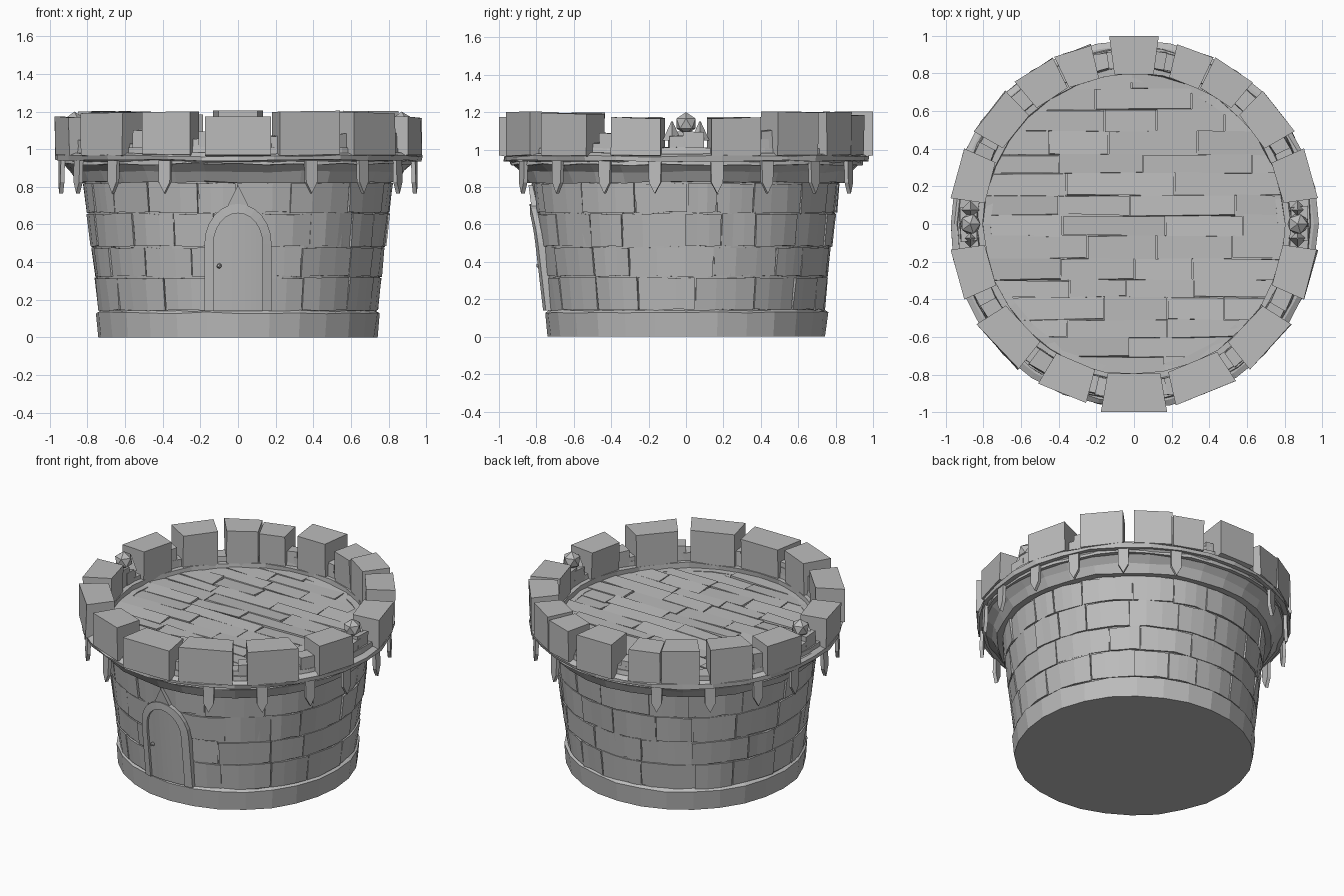
import bpy, bmesh, math, random
from mathutils import Matrix, Vector

random.seed(4)
cube = bpy.data.objects.get("Cube")
if cube:
    bpy.data.objects.remove(cube)

stone = bpy.data.materials.new("grey_stone")
stone.use_nodes = True
GREY = (0.5, 0.5, 0.5, 1)
stone.diffuse_color = GREY
stone.node_tree.nodes["Principled BSDF"].inputs["Base Color"].default_value = GREY


def rnd(amount):
    return random.uniform(-amount, amount)


def finish(name, bm):
    bmesh.ops.recalc_face_normals(bm, faces=bm.faces[:])
    mesh = bpy.data.meshes.new(name)
    bm.to_mesh(mesh)
    bm.free()
    mesh.materials.append(stone)
    obj = bpy.data.objects.new(name, mesh)
    bpy.context.collection.objects.link(obj)
    return obj


def sweep(bm, profile, a0=0, a1=360, steps=1, jitter=0.0):
    """Sweep a closed (radius, height) profile around z between two angles."""
    full = a1 - a0 >= 360
    rings = []
    for i in range(steps if full else steps + 1):
        a = math.radians(a0 + (a1 - a0) * i / steps)
        ring = []
        for r, z in profile:
            rr = r + rnd(jitter) if r > 0 else 0
            zz = z + rnd(jitter) if r > 0 and z > 0 else z
            ring.append(bm.verts.new((rr * math.cos(a), rr * math.sin(a), zz)))
        rings.append(ring)
    n = len(profile)
    for i in range(steps):
        p, q = rings[i], rings[(i + 1) % len(rings)]
        for k in range(n):
            m = (k + 1) % n
            if profile[k][0] > 0 or profile[m][0] > 0:
                bm.faces.new((p[k], p[m], q[m], q[k]))
    if not full:
        bm.faces.new(rings[0])
        bm.faces.new(rings[-1][::-1])


def lathe(name, profile, steps, jitter=0.0):
    bm = bmesh.new()
    sweep(bm, profile, steps=steps, jitter=jitter)
    bmesh.ops.remove_doubles(bm, verts=bm.verts[:], dist=0.0005)
    return finish(name, bm)


def wall_radius(z):
    return 0.735 + (z - 0.14) * 0.115


# Plinth, wall core, flared cornice and thin rim
lathe("plinth", [(0, 0), (0.745, 0), (0.757, 0.13), (0.725, 0.15), (0, 0.15)], 28, 0.005)
lathe("wall_core", [(0, 0.1), (wall_radius(0.1), 0.1), (wall_radius(0.84), 0.84), (0, 0.84)], 40)
lathe("cornice", [(0.76, 0.825), (0.855, 0.825), (0.885, 0.88), (0.955, 0.945), (0.76, 0.945)], 32, 0.006)
lathe("rim", [(0.8, 0.94), (0.975, 0.94), (0.978, 0.965), (0.95, 0.98), (0.8, 0.98)], 32, 0.006)

# Wall bricks, slightly uneven and staggered
bm = bmesh.new()
rows = [0.14, 0.32, 0.48, 0.66, 0.825]
for low, high in zip(rows, rows[1:]):
    a, end = random.uniform(0, 20), 0
    end = a + 360
    while a < end - 1:
        width = random.uniform(14, 28)
        if end - a - width < 10:
            width = end - a
        push = random.uniform(0.004, 0.012)
        b, t = low + 0.004, high - 0.004
        sweep(bm, [(0.68, b), (wall_radius(b) + push, b),
                   (wall_radius(t) + push, t), (0.68, t)],
              a + 0.25, a + width - 0.25, 3, 0.005)
        a += width
finish("wall_bricks", bm)

# Floor under the boards, then the uneven boards
lathe("floor", [(0, 0.9), (0.84, 0.9), (0.84, 0.935), (0, 0.935)], 32)
bm = bmesh.new()
y = -0.83
while y < 0.82:
    depth = random.uniform(0.09, 0.125)
    mid = y + depth / 2
    reach = math.sqrt(max(0.02, 0.85 ** 2 - mid ** 2))
    x = -reach
    while x < reach - 0.01:
        length = random.uniform(0.25, 0.6)
        if reach - x - length < 0.15:
            length = reach - x
        place = Matrix.Translation((x + length / 2, mid, 0.938))
        size = Matrix.Diagonal((length - 0.006, depth - 0.002, 0.02, 1))
        made = bmesh.ops.create_cube(bm, size=1, matrix=place @ size)
        for v in made["verts"]:
            v.co += Vector((0, rnd(0.008), rnd(0.008)))
        x += length
    y += depth
finish("floor_boards", bm)

# Low parapet behind and between the merlons
lathe("parapet", [(0.825, 0.92), (0.835, 1.01), (0.935, 1.01), (0.945, 0.92)], 40, 0.006)

# Merlons: centre angle, half angle, top height
merlons = [(90, 7.5, 1.205), (-90, 10, 1.175), (-67, 10, 1.2), (-113, 8, 1.2)]
for side in (0, 1):
    for angle, half, top in [(16, 8, 1.17), (38, 8, 1.2), (57, 7, 1.2), (70.5, 6, 1.185),
                             (-16, 8, 1.17), (-42, 9.5, 1.195)]:
        merlons.append((180 - angle if side else angle, half, top))
bm = bmesh.new()
for angle, half, top in merlons:
    k = 1 / math.cos(math.radians(half))
    outer = 1.0 if abs(angle) == 90 else 0.975
    sweep(bm, [(0.8 * k, 0.93), (0.795 * k, top), (outer * k, top), (outer * k, 0.97)],
          angle - half, angle + half, 1, 0.005 if outer < 1 else 0)
finish("merlons", bm)

# Small filler stones in the gaps
bm = bmesh.new()
for angle in (0, 180, 27, 153, 80, 100, -29, -151, -54, -126, -78, -102):
    for shift, top in ((-2, random.uniform(1.03, 1.08)), (2.5, random.uniform(1.07, 1.11))):
        a = angle + shift
        sweep(bm, [(0.83, 0.94), (0.835, top), (0.925, top), (0.93, 0.94)], a - 3.5, a + 3.5, 1, 0.006)
finish("gap_stones", bm)

# Faceted ball ornaments with little claws at both sides
for side, label in ((1, "left"), (-1, "right")):
    bm = bmesh.new()
    bmesh.ops.create_icosphere(bm, subdivisions=1, radius=0.06,
                               matrix=Matrix.Translation((0.87 * side, 0, 1.14)))
    for dy in (-0.075, 0.075):
        bmesh.ops.create_cone(bm, cap_ends=True, segments=4, radius1=0.05, radius2=0.004, depth=0.1,
                              matrix=Matrix.Translation((0.87 * side, dy, 1.1)))
    finish(label + "_ball_ornament", bm)

# Pointed pendants hanging below the rim
bm = bmesh.new()
outline = [(-0.034, 0.94), (0.034, 0.94), (0.032, 0.825), (0, 0.765), (-0.032, 0.825)]
for base in (10, 27, 46, 66):
    for angle in (base, -base, 180 - base, 180 + base):
        turn = Matrix.Rotation(math.radians(angle), 3, "Z")
        front, back = [], []
        for s, z in outline:
            r = 0.962 + (0.94 - z) * 0.02
            front.append(bm.verts.new(turn @ Vector((r, s, z))))
            back.append(bm.verts.new(turn @ Vector((r - 0.022, s, z))))
        bm.faces.new(front)
        bm.faces.new(back[::-1])
        for i in range(len(outline)):
            j = (i + 1) % len(outline)
            bm.faces.new((front[i], back[i], back[j], front[j]))
finish("pendants", bm)


def on_wall(x, z, lift):
    r = wall_radius(z) + lift
    return (x, -math.sqrt(r * r - x * x), z)


def arch(half, top, steps=12):
    spring = 0.5
    pts = [(-half, 0.14)]
    for i in range(steps + 1):
        a = math.pi * (1 - i / steps)
        pts.append((half * math.cos(a), spring + (top - spring) * math.sin(a)))
    return pts + [(half, 0.14)]


# Door frame: a square tube following the arch
bm = bmesh.new()
rings = []
for (xo, zo), (xi, zi) in zip(arch(0.178, 0.71), arch(0.13, 0.66)):
    rings.append([bm.verts.new(on_wall(*c)) for c in
                  ((xo, zo, -0.01), (xo, zo, 0.035), (xi, zi, 0.04), (xi, zi, -0.01))])
for p, q in zip(rings, rings[1:]):
    for k in range(4):
        m = (k + 1) % 4
        bm.faces.new((p[k], p[m], q[m], q[k]))
bm.faces.new(rings[0])
bm.faces.new(rings[-1][::-1])
finish("door_frame", bm)

# Door leaf in upright strips
bm = bmesh.new()
top_points = arch(0.135, 0.665)[1:-1]
columns = [[bm.verts.new(on_wall(x, z, 0.022)) for z in (0.14, zt)] for x, zt in top_points]
for p, q in zip(columns, columns[1:]):
    bm.faces.new((p[0], q[0], q[1], p[1]))
finish("door_leaf", bm)

# Door handle
bm = bmesh.new()
bmesh.ops.create_icosphere(bm, subdivisions=1, radius=0.015,
                           matrix=Matrix.Translation(on_wall(-0.1, 0.38, 0.03)))
finish("door_handle", bm)

# Pointed keystone above the door
bm = bmesh.new()
corners = [(-0.055, 0.7), (0.055, 0.7), (0, 0.81)]
near = [bm.verts.new(on_wall(x, z, 0.03)) for x, z in corners]
far = [bm.verts.new(on_wall(x, z, -0.02)) for x, z in corners]
bm.faces.new(near)
bm.faces.new(far[::-1])
for i in range(3):
    j = (i + 1) % 3
    bm.faces.new((near[i], far[i], far[j], near[j]))
finish("keystone", bm)
